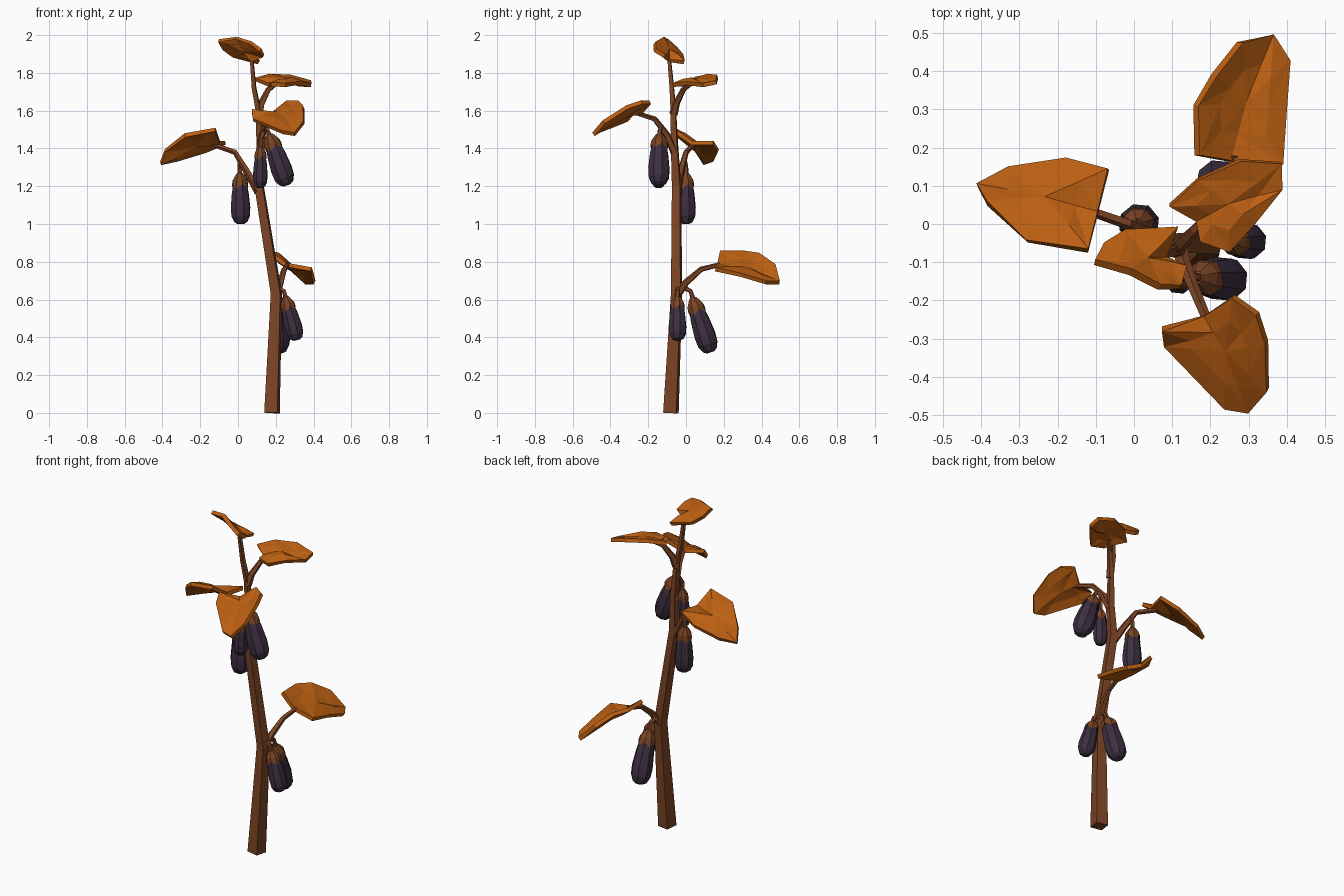
import bpy, bmesh, math, random
from mathutils import Vector, Quaternion

if "Cube" in bpy.data.objects:
    bpy.data.objects.remove(bpy.data.objects["Cube"])

random.seed(4)


def material(name, rgb):
    m = bpy.data.materials.new(name)
    m.diffuse_color = (*rgb, 1)
    m.use_nodes = True
    m.node_tree.nodes["Principled BSDF"].inputs["Base Color"].default_value = m.diffuse_color
    return m


LEAF = material("leaf_orange", (0.50, 0.115, 0.006))
BARK = material("stem_brown", (0.20, 0.058, 0.018))
SKIN = material("fruit_purple", (0.047, 0.028, 0.052))
UP = Vector((0, 0, 1))


def finish(bm, name, mat):
    bmesh.ops.recalc_face_normals(bm, faces=bm.faces)
    me = bpy.data.meshes.new(name)
    bm.to_mesh(me)
    bm.free()
    me.materials.append(mat)
    ob = bpy.data.objects.new(name, me)
    bpy.context.collection.objects.link(ob)
    return ob


def tube(name, pts, radii, sides, mat, twist=0.6, jag=0.0):
    """Faceted tube along a path; jag pulls every other vertex of the first ring back."""
    pts = [Vector(p) for p in pts]
    bm = bmesh.new()
    rings = []
    for i, (p, r) in enumerate(zip(pts, radii)):
        d = (pts[min(i + 1, len(pts) - 1)] - pts[max(i - 1, 0)]).normalized()
        q = UP.rotation_difference(d)
        ring = []
        for k in range(sides):
            a = twist + k * math.tau / sides
            drop = -jag if i == 0 and k % 2 else 0
            ring.append(bm.verts.new(p + q @ Vector((r * math.cos(a), r * math.sin(a), drop))))
        rings.append(ring)
    for a, b in zip(rings, rings[1:]):
        for k in range(sides):
            j = (k + 1) % sides
            bm.faces.new((a[k], a[j], b[j], b[k]))
    bm.faces.new(rings[0][::-1])
    bm.faces.new(rings[-1])
    return finish(bm, name, mat)


def leaf(name, outline, lift):
    """Crumpled faceted blade: outline, a bumpy inner ring and a centre point."""
    pts = [Vector(p) for p in outline]
    n = len(pts)
    c = sum(pts, Vector()) / n
    bm = bmesh.new()
    outer = [bm.verts.new(p) for p in pts]
    inner = [bm.verts.new(c.lerp(p, 0.55) + UP * (lift * 0.6 + random.uniform(-0.012, 0.012)))
             for p in pts]
    mid = bm.verts.new(c + UP * lift)
    for k in range(n):
        j = (k + 1) % n
        bm.faces.new((outer[k], outer[j], inner[j]))
        bm.faces.new((outer[k], inner[j], inner[k]))
        bm.faces.new((inner[k], inner[j], mid))
    ob = finish(bm, name, LEAF)
    s = ob.modifiers.new("thickness", 'SOLIDIFY')
    s.thickness = 0.022
    s.offset = 0


def fruit(name, bottom, top, r, attach):
    """Eight-sided fruit with a jagged cap and a short stalk."""
    b, t = Vector(bottom), Vector(top)
    body = [(0, .35), (.04, .7), (.15, .98), (.32, 1.04), (.6, .9), (.85, .66)]
    cap = [(.78, .86), (.86, .78), (.95, .5), (1, .3)]
    tube(name, [b.lerp(t, k) for k, _ in body], [r * w for _, w in body], 8, SKIN, 0.3)
    tube(name + "_cap", [b.lerp(t, k) for k, _ in cap], [r * w for _, w in cap], 8, BARK, 0.3, 0.025)
    a = Vector(attach)
    bend = t + (t - b).normalized() * (a - t).length * 0.5
    tube(name + "_stalk", [b.lerp(t, .96), bend, a], [.014, .012, .014], 5, BARK)


# main stem
tube("main_stem",
     [(.18, -.08, 0), (.203, -.05, .63), (.112, -.05, 1.2), (.118, -.06, 1.4),
      (.108, -.067, 1.6), (.085, -.075, 1.72), (.073, -.088, 1.865)],
     [.05, .036, .03, .024, .018, .015, .012], 4, BARK)

# leaf stalks
R = [.024, .019, .015, .013]
for name, path in {
    "lower_leaf_stalk": [(.205, -.05, .62), (.225, 0, .69), (.245, .08, .76), (.262, .18, .785)],
    "left_leaf_stalk": [(.11, -.05, 1.17), (.04, -.025, 1.29), (-.015, 0, 1.38), (-.13, .04, 1.42)],
    "front_leaf_stalk": [(.118, -.06, 1.38), (.13, -.1, 1.47), (.155, -.165, 1.555), (.195, -.26, 1.585)],
    "upper_leaf_stalk": [(.11, -.067, 1.58), (.125, -.05, 1.64), (.16, -.015, 1.71), (.2, .03, 1.745)],
}.items():
    tube(name, path, R, 5, BARK)

# leaves
leaf("lower_leaf", [(.25, .165, .785), (.165, .18, .85), (.162, .31, .85), (.21, .39, .84),
                    (.277, .475, .78), (.36, .495, .69), (.405, .425, .69), (.395, .29, .73),
                    (.388, .155, .76)], -.01)
leaf("left_leaf", [(-.095, .03, 1.43), (-.067, .143, 1.43), (-.175, .17, 1.385), (-.325, .148, 1.34),
                   (-.41, .1, 1.32), (-.385, .055, 1.39), (-.28, -.045, 1.47),
                   (-.12, -.07, 1.5)], .01)
leaf("front_leaf", [(.185, -.24, 1.585), (.26, -.19, 1.645), (.323, -.235, 1.645), (.347, -.31, 1.62),
                    (.35, -.435, 1.54), (.3, -.49, 1.475), (.237, -.48, 1.485),
                    (.08, -.315, 1.55), (.073, -.275, 1.6)], -.005)
leaf("upper_leaf", [(.165, .01, 1.735), (.093, .05, 1.765), (.166, .117, 1.785), (.277, .167, 1.78),
                    (.385, .16, 1.75), (.387, .09, 1.735), (.315, .005, 1.745),
                    (.25, -.07, 1.735), (.175, -.045, 1.74)], .01)
leaf("top_leaf", [(.08, -.09, 1.865), (.11, -.01, 1.855), (-.025, -.02, 1.89), (-.08, -.055, 1.93),
                  (-.103, -.1, 1.97), (-.01, -.125, 1.985), (.067, -.165, 1.96),
                  (.12, -.165, 1.92), (.135, -.115, 1.89)], 0)

# fruits
fruit("left_fruit", (.015, 0, 1.0), (.01, 0, 1.27), .052, (.012, -.01, 1.34))
fruit("front_large_fruit", (.26, -.145, 1.205), (.165, -.14, 1.475), .057, (.14, -.13, 1.51))
fruit("front_small_fruit", (.117, -.145, 1.19), (.12, -.14, 1.41), .039, (.135, -.12, 1.49))
fruit("lower_back_fruit", (.22, .13, .32), (.22, .035, .61), .057, (.213, -.015, .665))
fruit("lower_side_fruit", (.312, -.045, .385), (.252, -.045, .615), .047, (.21, -.045, .66))
